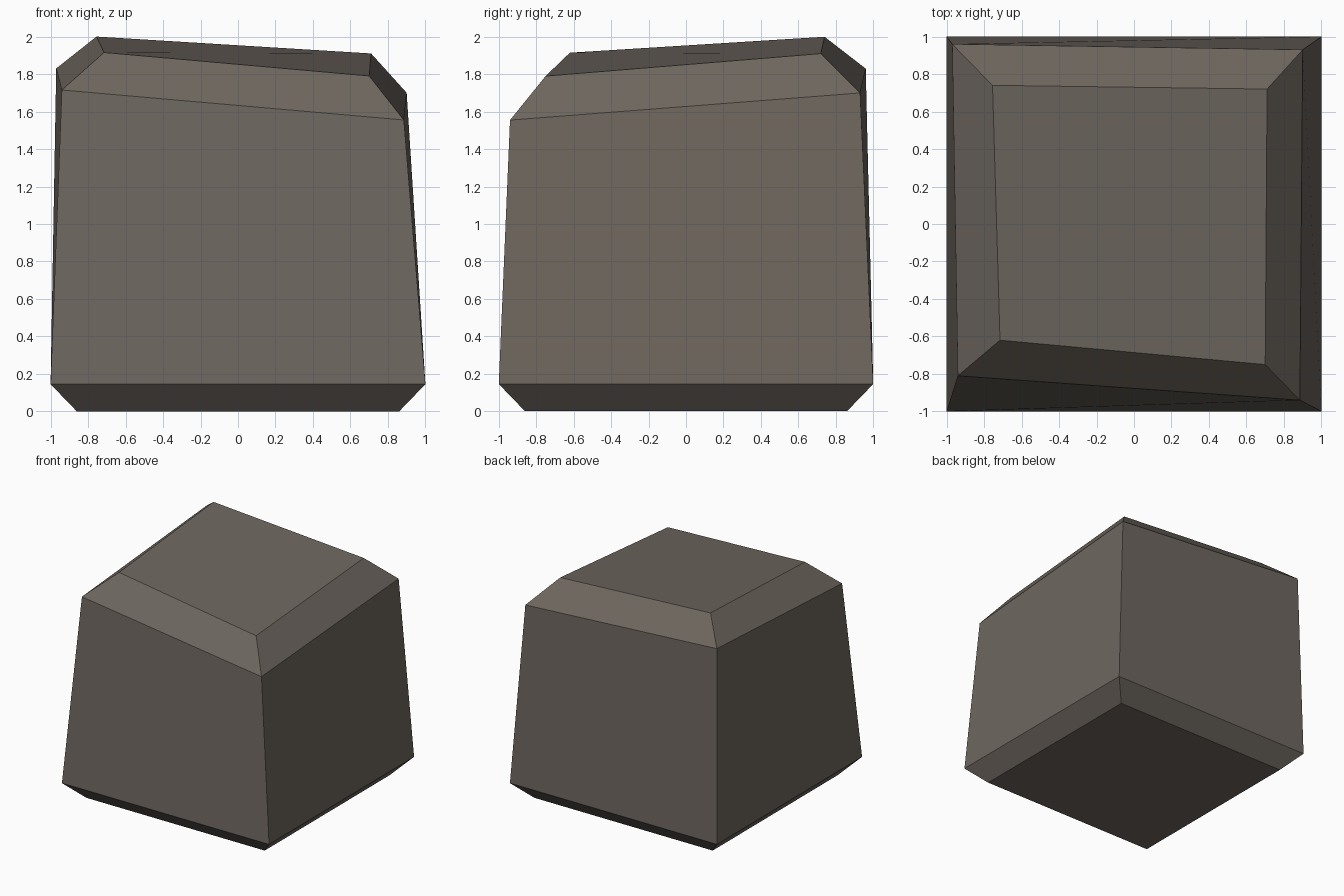
import bpy, bmesh

if "Cube" in bpy.data.objects:
    bpy.data.objects.remove(bpy.data.objects["Cube"])

# Single stone colour
stone = bpy.data.materials.new("warm grey stone")
stone.diffuse_color = (0.155, 0.134, 0.114, 1)
stone.use_nodes = True
stone.node_tree.nodes["Principled BSDF"].inputs["Base Color"].default_value = stone.diffuse_color


def square(r, z):
    return [(-r, -r, z), (r, -r, z), (r, r, z), (-r, r, z)]


# Four-sided rings from the base up: front left, front right, back right, back left
rings = [
    square(0.86, 0.0),
    square(1.0, 0.145),
    [(-0.94, -0.81, 1.715), (0.885, -0.94, 1.555), (0.90, 0.93, 1.70), (-0.97, 0.96, 1.83)],
    [(-0.715, -0.62, 1.915), (0.70, -0.75, 1.79), (0.71, 0.72, 1.91), (-0.755, 0.74, 2.0)],
]

# Chiselled block: bridge each ring to the next, then cap both ends
bm = bmesh.new()
loops = [[bm.verts.new(p) for p in ring] for ring in rings]
for low, high in zip(loops, loops[1:]):
    for i in range(4):
        j = (i + 1) % 4
        bm.faces.new((low[i], low[j], high[j], high[i]))
bm.faces.new(loops[0][::-1])
bm.faces.new(loops[-1])
bmesh.ops.recalc_face_normals(bm, faces=bm.faces[:])

mesh = bpy.data.meshes.new("stone_block")
bm.to_mesh(mesh)
bm.free()
mesh.materials.append(stone)
bpy.context.collection.objects.link(bpy.data.objects.new("stone_block", mesh))
